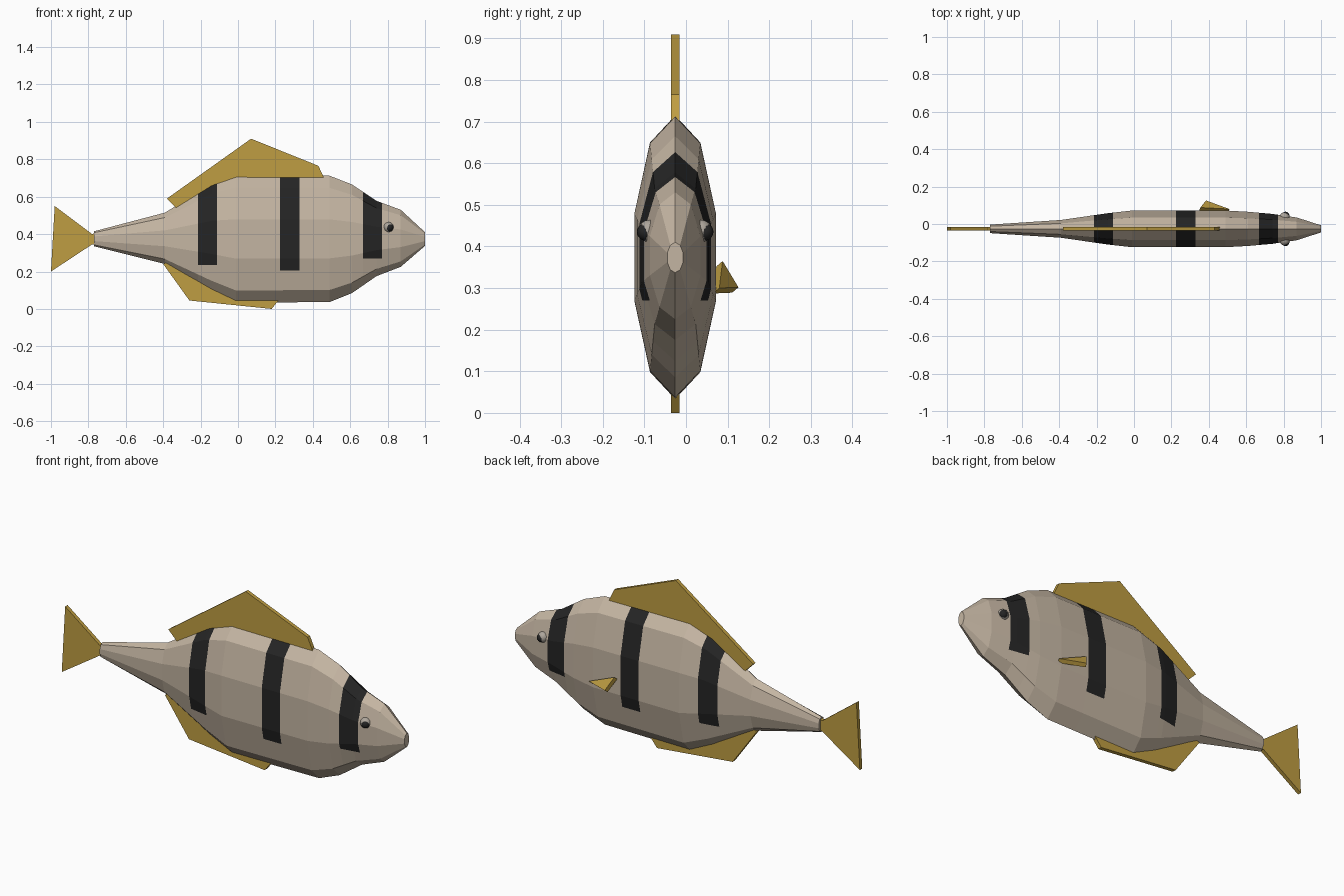
import bpy, bmesh
from math import sin, cos, pi
from mathutils import Vector

cube = bpy.data.objects.get("Cube")
if cube:
    bpy.data.objects.remove(cube)

MID = -0.026  # the plane that halves the fish


def material(name, rgb):
    m = bpy.data.materials.new(name)
    m.use_nodes = True
    m.diffuse_color = (*rgb, 1)
    bsdf = next(n for n in m.node_tree.nodes if n.type == 'BSDF_PRINCIPLED')
    bsdf.inputs["Base Color"].default_value = (*rgb, 1)
    bsdf.inputs["Roughness"].default_value = 0.7
    return m


skin = material("beige skin", (0.55, 0.46, 0.36))
black = material("stripe black", (0.018, 0.018, 0.018))
gold = material("fin gold", (0.52, 0.34, 0.055))
grey = material("eye grey", (0.42, 0.38, 0.33))


def finish(name, bm, *mats):
    bmesh.ops.recalc_face_normals(bm, faces=bm.faces)
    mesh = bpy.data.meshes.new(name)
    bm.to_mesh(mesh)
    bm.free()
    for m in mats:
        mesh.materials.append(m)
    ob = bpy.data.objects.new(name, mesh)
    bpy.context.collection.objects.link(ob)
    return ob


def slab(name, points, offset):
    """Flat outline pushed through by an offset."""
    bm = bmesh.new()
    face = bm.faces.new([bm.verts.new(p) for p in points])
    moved = bmesh.ops.extrude_face_region(bm, geom=[face], use_keep_orig=True)
    verts = [g for g in moved["geom"] if isinstance(g, bmesh.types.BMVert)]
    bmesh.ops.translate(bm, verts=verts, vec=offset)
    return finish(name, bm, gold)


# Body: ten-sided rings as x, top, bottom, half width
rings = [(-0.77, 0.415, 0.335, 0.024), (-0.39, 0.515, 0.24, 0.05),
         (-0.14, 0.67, 0.095, 0.088), (-0.01, 0.715, 0.033, 0.103),
         (0.49, 0.712, 0.037, 0.103), (0.61, 0.665, 0.085, 0.096),
         (0.74, 0.578, 0.175, 0.084), (0.87, 0.53, 0.225, 0.064),
         (1.0, 0.41, 0.337, 0.02)]
SIDES = 10
bm = bmesh.new()
loops = []
for x, top, low, half in rings:
    angles = [pi / 2 + 2 * pi * i / SIDES for i in range(SIDES)]
    loops.append([bm.verts.new((x, MID + half * cos(a),
                                (top + low) / 2 + (top - low) / 2 * sin(a)))
                  for a in angles])
for a, b in zip(loops, loops[1:]):
    for i in range(SIDES):
        j = (i + 1) % SIDES
        bm.faces.new((a[i], a[j], b[j], b[i]))
bm.faces.new(loops[0])
bm.faces.new(loops[-1])

# Stripes: cut the skin at each band, then colour what lies inside it
stripes = [(-0.215, -0.112, 0.235), (0.225, 0.33, 0.205), (0.667, 0.77, 0.27)]


def cut(faces, co, normal):
    edges = {e for f in faces for e in f.edges}
    verts = {v for f in faces for v in f.verts}
    bmesh.ops.bisect_plane(bm, geom=list(faces) + list(edges) + list(verts),
                           plane_co=co, plane_no=normal)


def in_band(f, x0, x1):
    return x0 < f.calc_center_median().x < x1


for x0, x1, low in stripes:
    cut(bm.faces[:], (x0, 0, 0), (1, 0, 0))
    cut(bm.faces[:], (x1, 0, 0), (1, 0, 0))
    cut([f for f in bm.faces if in_band(f, x0, x1)], (0, 0, low), (0, 0, 1))
    for f in bm.faces:
        if in_band(f, x0, x1) and f.calc_center_median().z > low:
            f.material_index = 1
finish("body", bm, skin, black)

# Fins on the middle plane
flat_fins = {
    "dorsal_fin": [(-0.38, 0.59), (0.07, 0.91), (0.43, 0.765), (0.46, 0.70),
                   (0.3, 0.6), (-0.1, 0.55), (-0.33, 0.54)],
    "anal_fin": [(-0.4, 0.24), (-0.26, 0.045), (0.18, 0.0), (0.22, 0.05),
                 (0.0, 0.15), (-0.3, 0.28)],
    "tail_fin": [(-0.75, 0.41), (-0.78, 0.40), (-0.98, 0.55), (-1.0, 0.2),
                 (-0.78, 0.345), (-0.75, 0.345)],
}
for name, outline in flat_fins.items():
    slab(name, [(x, MID - 0.01, z) for x, z in outline], (0, 0.02, 0))

# Single side fin
slab("left_pectoral_fin", [(0.51, 0.08, 0.30), (0.355, 0.088, 0.365),
                           (0.385, 0.126, 0.302)], (-0.006, -0.015, -0.013))


# Eyes with dark pupils, one on each side
def ball(name, centre, radius, mat):
    bm = bmesh.new()
    bmesh.ops.create_uvsphere(bm, u_segments=16, v_segments=10, radius=radius)
    bmesh.ops.translate(bm, verts=bm.verts, vec=Vector(centre))
    for f in bm.faces:
        f.smooth = True
    finish(name, bm, mat)


for side, label in ((1, "left"), (-1, "right")):
    ball(label + "_eye", (0.805, MID + side * 0.062, 0.437), 0.027, grey)
    ball(label + "_pupil", (0.81, MID + side * 0.071, 0.435), 0.021, black)
